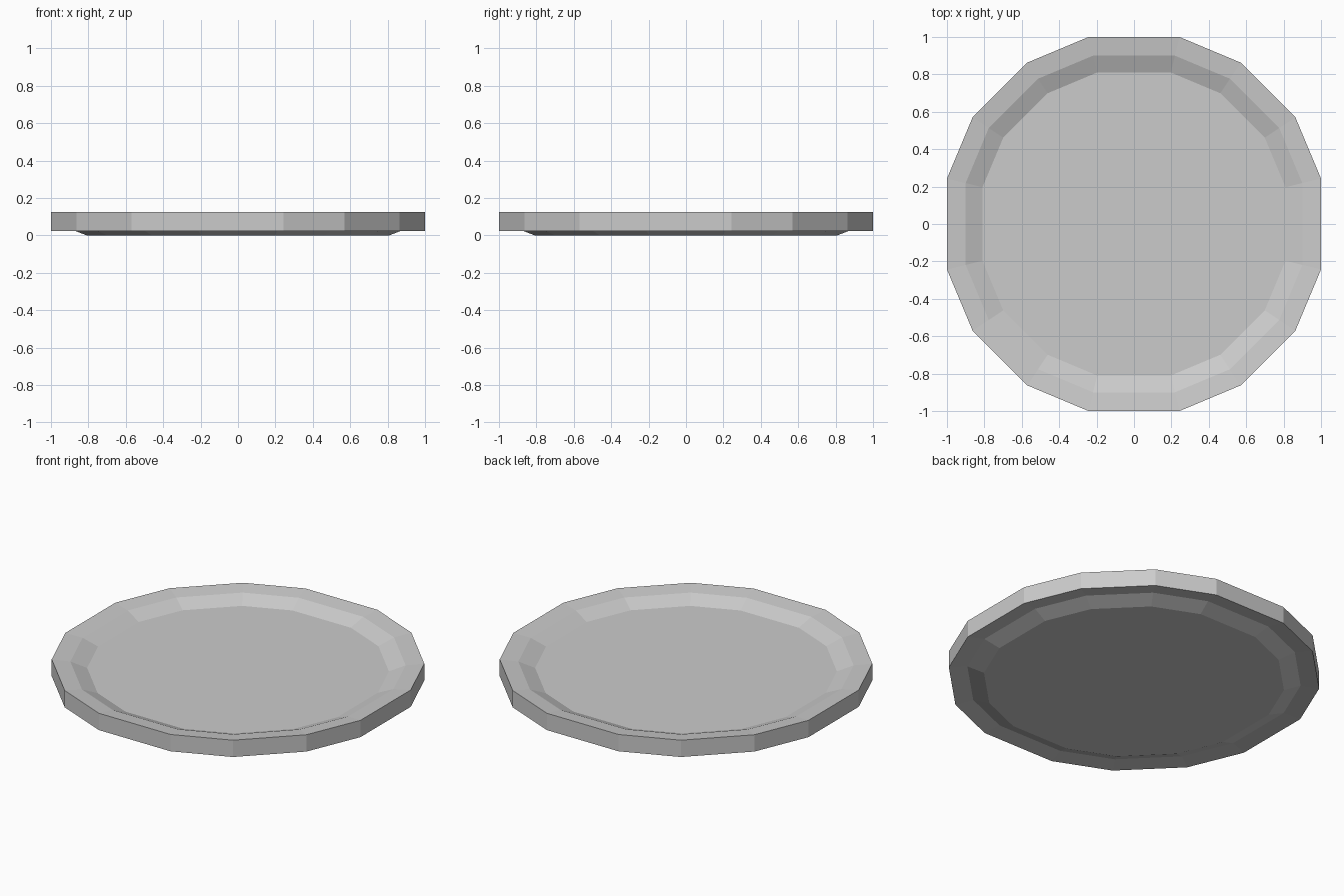
import bpy, bmesh

if "Cube" in bpy.data.objects:
    bpy.data.objects.remove(bpy.data.objects["Cube"])

# Sixteen-sided outline: one quadrant, turned four times
quadrant = [(1.0, -0.243), (1.0, 0.243), (0.863, 0.57), (0.57, 0.863)]
outline = []
for turn in range(4):
    for x, y in quadrant:
        for _ in range(turn):
            x, y = -y, x
        outline.append((x, y))

# Cross-section as (scale, height): floor, inner slope, rim, outer wall, underside
profile = [(0.81, 0.075), (0.90, 0.113), (1.0, 0.125),
           (1.0, 0.022), (0.90, 0.035), (0.81, 0.0)]

bm = bmesh.new()
rings = [[bm.verts.new((x * s, y * s, z)) for x, y in outline] for s, z in profile]
n = len(outline)
for upper, lower in zip(rings, rings[1:]):
    for i in range(n):
        j = (i + 1) % n
        bm.faces.new((upper[i], upper[j], lower[j], lower[i]))

# Floor and base
bm.faces.new(rings[0])
bm.faces.new(rings[-1][::-1])
bmesh.ops.recalc_face_normals(bm, faces=bm.faces)

mesh = bpy.data.meshes.new("plate")
bm.to_mesh(mesh)
bm.free()
bpy.context.collection.objects.link(bpy.data.objects.new("plate", mesh))
